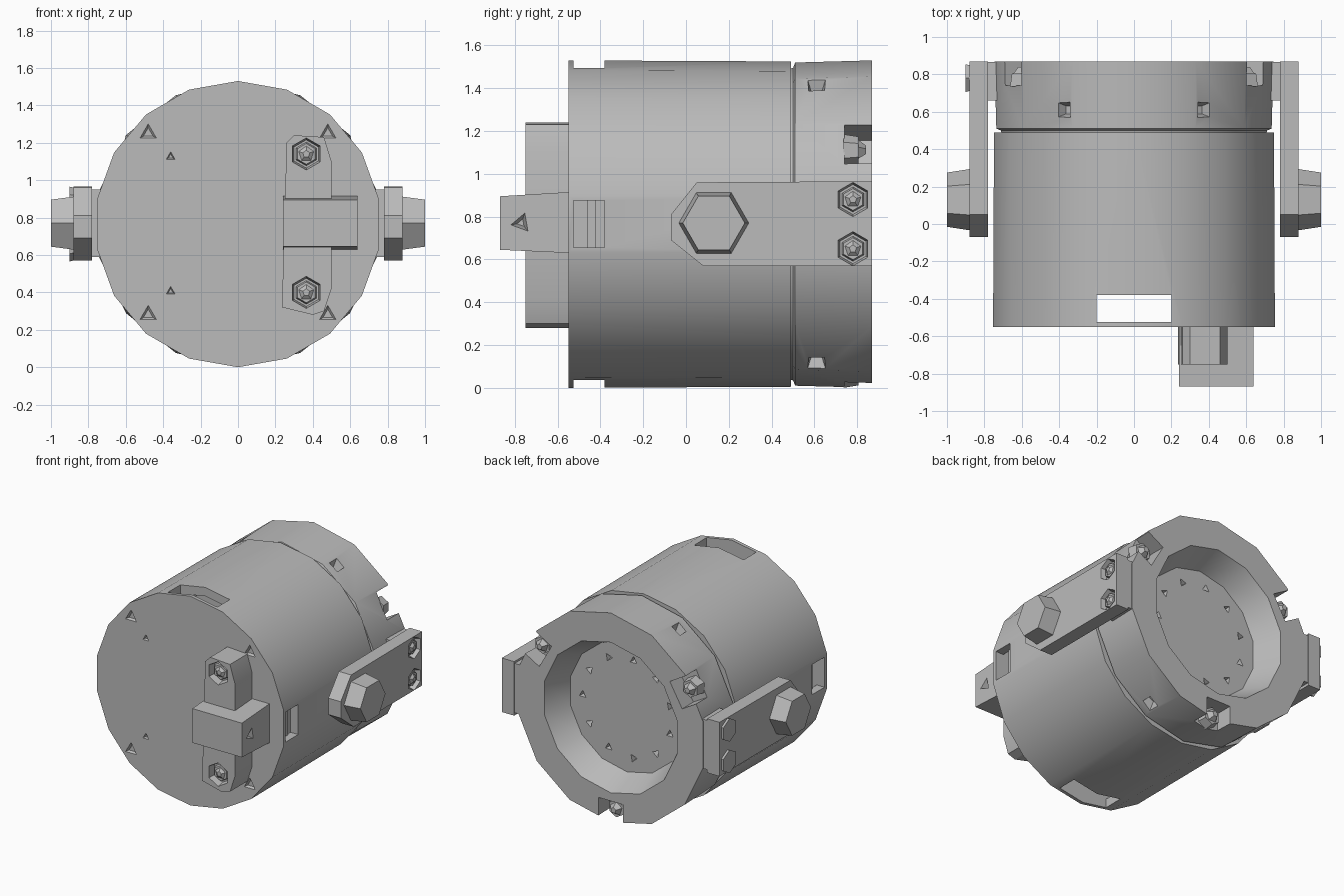
import bpy, bmesh
from math import radians, sin, cos, pi
from mathutils import Matrix, Vector

if "Cube" in bpy.data.objects:
    bpy.data.objects.remove(bpy.data.objects["Cube"])

grey = bpy.data.materials.new("plain_grey")
grey.use_nodes = True
grey.diffuse_color = (0.5, 0.5, 0.5, 1)
grey.node_tree.nodes["Principled BSDF"].inputs["Base Color"].default_value = (0.5, 0.5, 0.5, 1)

MID = 0.765   # height of the drum axis


def finish(name, bm):
    bmesh.ops.recalc_face_normals(bm, faces=bm.faces)
    mesh = bpy.data.meshes.new(name)
    bm.to_mesh(mesh)
    bm.free()
    mesh.materials.append(grey)
    obj = bpy.data.objects.new(name, mesh)
    bpy.context.collection.objects.link(obj)
    return obj


def box(bm, lo, hi, turn=Matrix()):
    lo, hi = Vector(lo), Vector(hi)
    m = turn @ Matrix.Translation((lo + hi) / 2) @ Matrix.Diagonal((*(hi - lo), 1))
    bmesh.ops.create_cube(bm, size=1, matrix=m)


def cone(bm, loc, axis, r1, r2, depth, sides, spin=0):
    """Tapered prism whose base sits at loc and which grows along axis."""
    m = (Matrix.Translation(loc) @ Vector(axis).to_track_quat('Z', 'Y').to_matrix().to_4x4()
         @ Matrix.Rotation(radians(spin), 4, 'Z') @ Matrix.Translation((0, 0, depth / 2)))
    bmesh.ops.create_cone(bm, cap_ends=True, segments=sides, radius1=r1, radius2=r2,
                          depth=depth, matrix=m)


def bolt(bm, loc, axis, r, height):
    """Hex collar with a smaller pointed five-sided head."""
    cone(bm, loc, axis, r, r * 0.85, height, 6)
    tip = Vector(loc) + Vector(axis) * height
    cone(bm, tip, axis, r * 0.65, r * 0.3, height * 0.5, 5)


def lathe(name, profile, sides):
    """Spin an (r, y) profile round the drum axis."""
    bm = bmesh.new()
    verts = [bm.verts.new((0, y, MID + r)) for r, y in profile]
    edges = [bm.edges.new(pair) for pair in zip(verts, verts[1:])]
    if profile[0][0] > 0:
        edges.append(bm.edges.new((verts[-1], verts[0])))
    bmesh.ops.spin(bm, geom=verts + edges, cent=(0, 0, MID), axis=(0, 1, 0),
                   angle=2 * pi, steps=sides)
    bmesh.ops.remove_doubles(bm, verts=bm.verts, dist=0.0005)
    return finish(name, bm)


def prism(bm, points, place, near, far):
    """Extrude a 2D outline between two depths; place maps (a, b, depth) to 3D."""
    rings = [[bm.verts.new(place(a, b, d)) for a, b in points] for d in (near, far)]
    bm.faces.new(rings[0])
    bm.faces.new(rings[1])
    for i in range(len(points)):
        j = (i + 1) % len(points)
        bm.faces.new((rings[0][i], rings[0][j], rings[1][j], rings[1][i]))


def cut(obj, bm):
    tool = finish("cutter", bm)
    tool.hide_render = True
    mod = obj.modifiers.new("cut", 'BOOLEAN')
    mod.operation, mod.solver, mod.object = 'DIFFERENCE', 'EXACT', tool
    bpy.context.view_layer.objects.active = obj
    bpy.ops.object.modifier_apply(modifier="cut")
    bpy.data.objects.remove(tool)


def around(degrees):
    """Turn about the drum axis, with local x pointing outwards."""
    return Matrix.Translation((0, 0, MID)) @ Matrix.Rotation(-radians(degrees), 4, 'Y')


parts = []

# Main drum: thin front plate and hollow shell, four slots behind the plate
drum = lathe("drum_shell", [(0, -.55), (.765, -.55), (.76, .49), (.70, .49),
                            (.70, -.53), (0, -.53)], 18)
bm = bmesh.new()
for deg in (0, 90, 180, 270):
    half = 0.2 if deg % 180 else 0.11
    box(bm, (.6, -.525, -half), (.9, -.38, half), around(deg))
# Small three-sided pits on the front plate
for x in (-.48, .48):
    for s in (-1, 1):
        cone(bm, (x, -.56, MID + s * .485), (0, 1, 0), .065, .03, .025, 3)
for s in (-1, 1):
    cone(bm, (-.36, -.56, MID + s * .36), (0, 1, 0), .035, .015, .025, 3)
cut(drum, bm)
parts.append(drum)

# Stops behind the side slots
bm = bmesh.new()
for s in (-1, 1):
    box(bm, (s * .62 - .02, -.535, MID - .16), (s * .62 + .02, -.3, MID + .16))
    box(bm, (s * .67 - .03, -.46, MID - .12), (s * .67 + .03, -.42, MID + .12))
parts.append(finish("slot_stops", bm))

# Rear collar with a tapered recess, three bolt notches and small pits
collar = lathe("rear_collar", [(0, .46), (.72, .46), (.73, .5), (.755, .51), (.765, .87),
                               (.55, .87), (.47, .68), (0, .68)], 14)
bm = bmesh.new()
for deg in (30, 150, 270):
    box(bm, (.61, .74, -.1), (.9, .95, .1), around(deg))
for deg in (60, 120, 240, 300):
    out = Vector((cos(radians(deg)), 0, sin(radians(deg))))
    cone(bm, Vector((0, .61, MID)) + out * .78, -out, .07, .03, .09, 4, 45)
for i in range(11):
    a = 2 * pi * i / 11
    cone(bm, (.36 * cos(a), .69, MID + .36 * sin(a)), (0, -1, 0), .035, .015, .05, 3, i * 40)
cut(collar, bm)
parts.append(collar)

bm = bmesh.new()
for deg in (30, 150, 270):
    bolt(bm, around(deg) @ Vector((.69, .735, 0)), (0, 1, 0), .075, .07)
parts.append(finish("collar_bolts", bm))

# Side arms with hex bosses and paired rear bolts
arm_outline = [(.08, .57), (-.07, .69), (-.07, .81), (.05, .96), (.87, .965), (.87, .57)]
for s, side in ((1, "left"), (-1, "right")):
    bm = bmesh.new()
    prism(bm, arm_outline, lambda a, b, d: (d, a, b), s * .78, s * .88)
    box(bm, (min(s * .7, s * .8), .66, .59), (max(s * .7, s * .8), .865, .95))
    arm = finish(side + "_arm", bm)
    bm = bmesh.new()
    for z in (.65, .88):
        cone(bm, (s * .9, .78, z), (-s, 0, 0), .085, .07, .06, 6)
    cut(arm, bm)
    bm = bmesh.new()
    for z in (.65, .88):
        bolt(bm, (s * .835, .78, z), (s, 0, 0), .06, .03)
    parts += [arm, finish(side + "_arm_bolts", bm)]
    bm = bmesh.new()
    cone(bm, (s * .87, .13, .77), (s, 0, 0), .165, .145, .13, 6, 30)
    parts.append(finish(side + "_boss", bm))

# Front bar with sunken bolts
bm = bmesh.new()
prism(bm, [(.235, .32), (.26, 1.2), (.3, 1.24), (.46, 1.23), (.5, 1.1), (.5, .42),
           (.46, .3), (.4, .28)], lambda a, b, d: (a, d, b), -.75, -.54)
bar = finish("front_bar", bm)
bm = bmesh.new()
for z in (.4, 1.14):
    cone(bm, (.365, -.77, z), (0, 1, 0), .09, .075, .07, 6)
cut(bar, bm)
bm = bmesh.new()
for z in (.4, 1.14):
    bolt(bm, (.365, -.695, z), (0, -1, 0), .065, .03)
parts += [bar, finish("front_bar_bolts", bm)]

# Latch block across the bar, pitted on its outer end
bm = bmesh.new()
prism(bm, [(-.87, .645), (-.87, .895), (-.54, .915), (-.54, .63)],
      lambda a, b, d: (d, a, b), .24, .64)
latch = finish("latch_block", bm)
bm = bmesh.new()
cone(bm, (.65, -.77, .77), (-1, 0, 0), .055, .02, .06, 3, 20)
cut(latch, bm)
parts.append(latch)

# Smooth the round faces and keep the edges crisp
bpy.ops.object.select_all(action='DESELECT')
for obj in parts:
    obj.select_set(True)
bpy.context.view_layer.objects.active = drum
bpy.ops.object.shade_smooth_by_angle(angle=radians(30))
